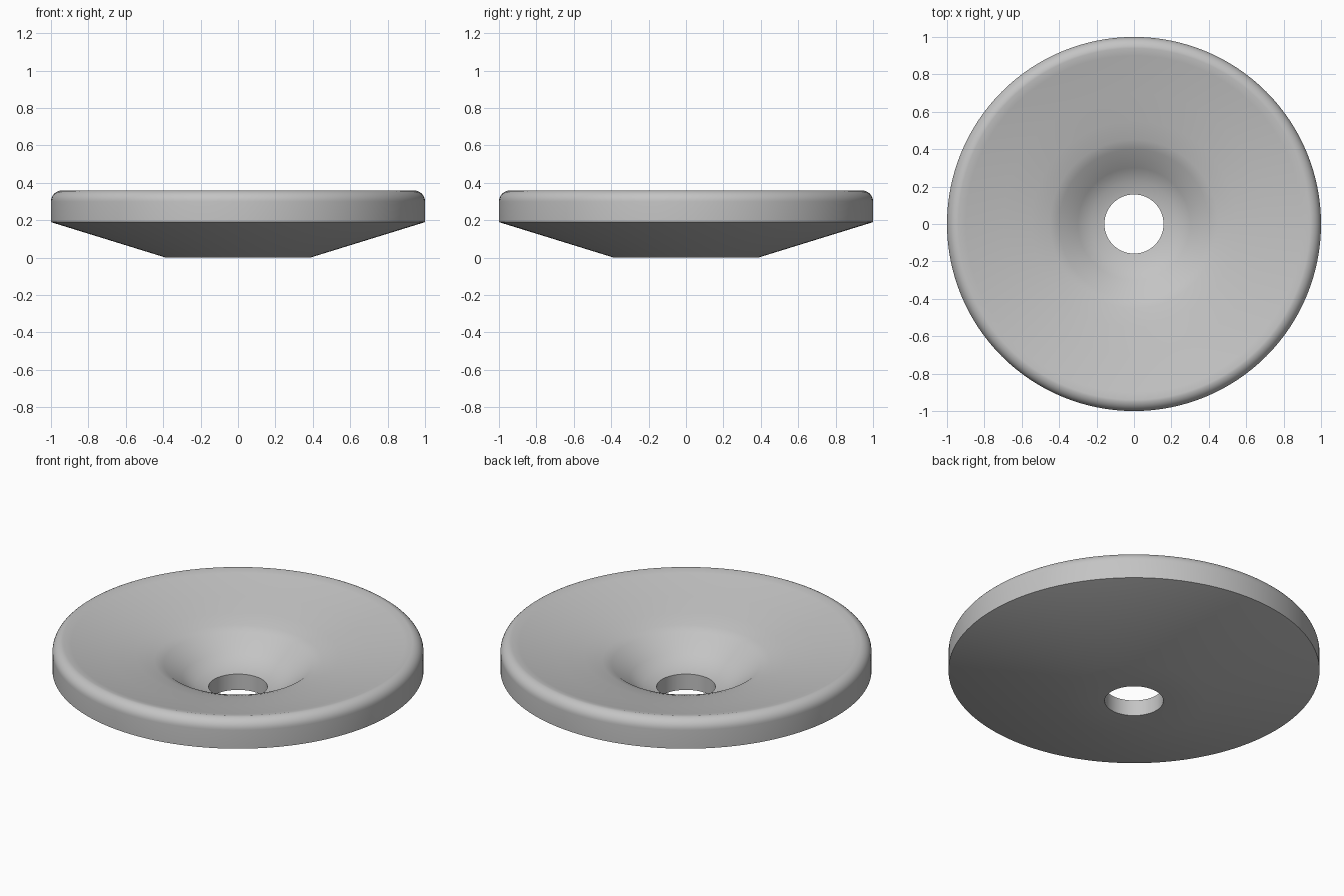
import bpy
import bmesh
import math

cube = bpy.data.objects.get("Cube")
if cube:
    bpy.data.objects.remove(cube, do_unlink=True)

SEGMENTS = 128

# Plain grey finish
grey = bpy.data.materials.new("plain_grey")
grey.use_nodes = True
colour = (0.55, 0.55, 0.55, 1)
grey.diffuse_color = colour
grey.node_tree.nodes["Principled BSDF"].inputs["Base Color"].default_value = colour

# Underside: hole edge, flat foot, cone up to the outer wall
underside = [(0.158, 0), (0.385, 0), (1, 0.19)]

# Rounded outer rim
RIM = 0.06
rim = []
for i in range(9):
    a = math.radians(90 * i / 8)
    rim.append((1 - RIM + RIM * math.cos(a), 0.30 + RIM * math.sin(a)))

# Dished top, steepening towards the central hole
dish = [(0.90, 0.35), (0.70, 0.305), (0.55, 0.275), (0.45, 0.25),
        (0.40, 0.232), (0.30, 0.15), (0.23, 0.108), (0.158, 0.094)]

# Revolve the closed profile around z
profile = underside + rim + dish
bm = bmesh.new()
verts = [bm.verts.new((r, 0, z)) for r, z in profile]
edges = [bm.edges.new((v, verts[(i + 1) % len(verts)])) for i, v in enumerate(verts)]
bmesh.ops.spin(bm, geom=verts + edges, cent=(0, 0, 0), axis=(0, 0, 1),
               angle=math.tau, steps=SEGMENTS, use_merge=True)
bmesh.ops.remove_doubles(bm, verts=bm.verts, dist=0.0001)
bmesh.ops.recalc_face_normals(bm, faces=bm.faces)

mesh = bpy.data.meshes.new("dished_disc")
bm.to_mesh(mesh)
bm.free()
mesh.materials.append(grey)
disc = bpy.data.objects.new("dished_disc", mesh)
bpy.context.collection.objects.link(disc)

# Smooth shading with crisp hole and lower wall edges
bpy.ops.object.select_all(action="DESELECT")
disc.select_set(True)
bpy.context.view_layer.objects.active = disc
bpy.ops.object.shade_smooth_by_angle(angle=math.radians(35))
